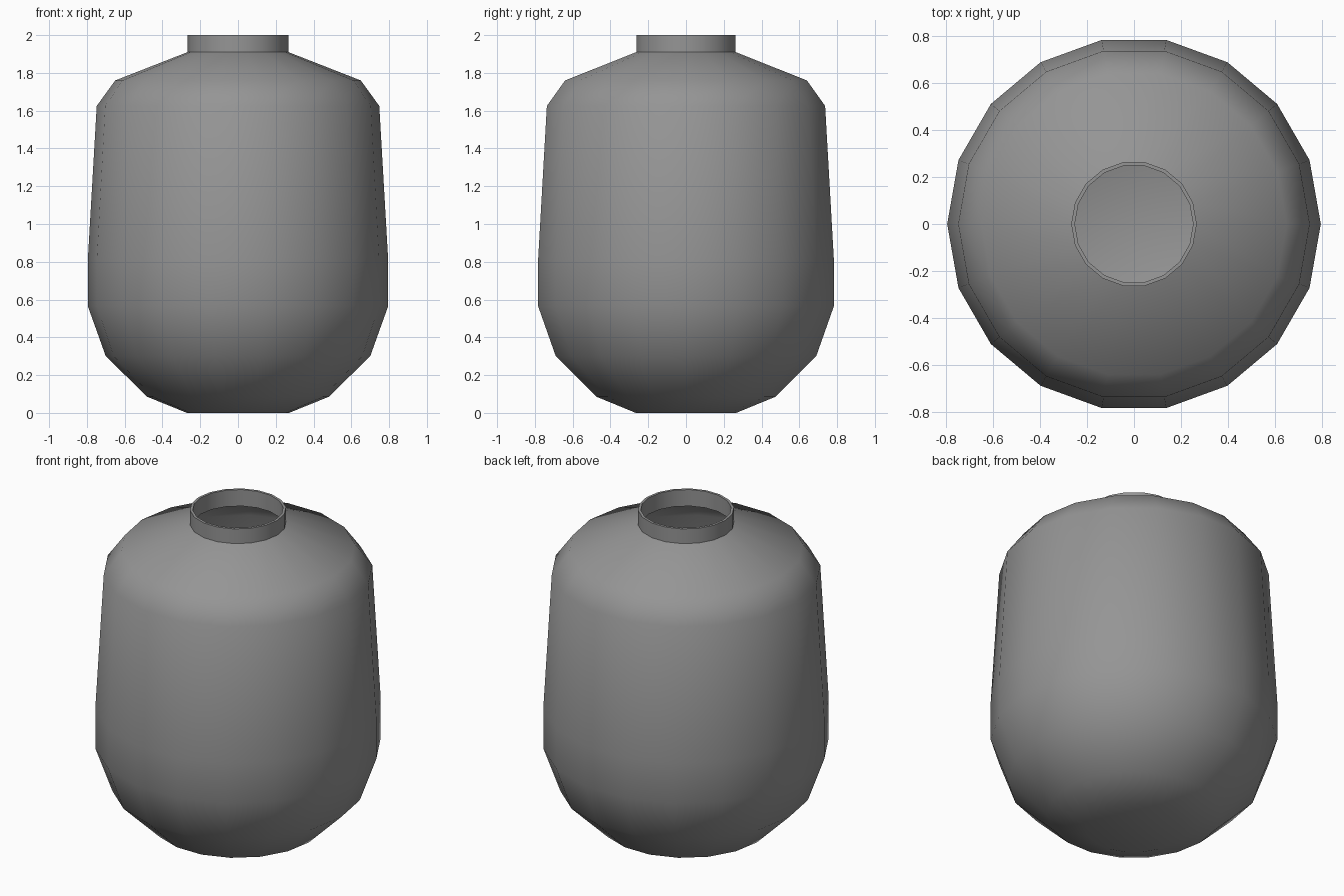
import bpy, bmesh, math

cube = bpy.data.objects.get("Cube")
if cube:
    bpy.data.objects.remove(cube, do_unlink=True)

SIDES = 18
WALL = 0.015

# Single grey material
grey = bpy.data.materials.new("grey")
grey.use_nodes = True
colour = (0.3, 0.3, 0.3, 1)
grey.diffuse_color = colour
grey.node_tree.nodes["Principled BSDF"].inputs["Base Color"].default_value = colour


def lathe(name, profile):
    """Spin a (radius, height) profile round the z axis, closing the base."""
    bm = bmesh.new()
    rings = []
    for r, z in profile:
        rings.append([bm.verts.new((r * math.cos(math.tau * i / SIDES),
                                    r * math.sin(math.tau * i / SIDES), z))
                      for i in range(SIDES)])
    for low, high in zip(rings, rings[1:]):
        for i in range(SIDES):
            j = (i + 1) % SIDES
            bm.faces.new((low[i], low[j], high[j], high[i]))
    bm.faces.new(rings[0][::-1])
    mesh = bpy.data.meshes.new(name)
    bm.to_mesh(mesh)
    bm.free()
    mesh.materials.append(grey)
    obj = bpy.data.objects.new(name, mesh)
    bpy.context.collection.objects.link(obj)
    return obj


# Hollow jar: rounded base, tapering wall, sloped shoulder and short neck
jar = lathe("jar_body", [(0.27, 0), (0.48, 0.085), (0.70, 0.30), (0.795, 0.565),
                         (0.795, 0.81), (0.748, 1.625), (0.65, 1.76),
                         (0.267, 1.91), (0.267, 2.0)])

bpy.ops.object.select_all(action='DESELECT')
jar.select_set(True)
bpy.context.view_layer.objects.active = jar

# Thin wall grown inward
shell = jar.modifiers.new("wall", 'SOLIDIFY')
shell.thickness = WALL
shell.offset = -1
shell.use_even_offset = True
bpy.ops.object.modifier_apply(modifier=shell.name)
bpy.ops.object.shade_smooth_by_angle(angle=math.radians(50))
